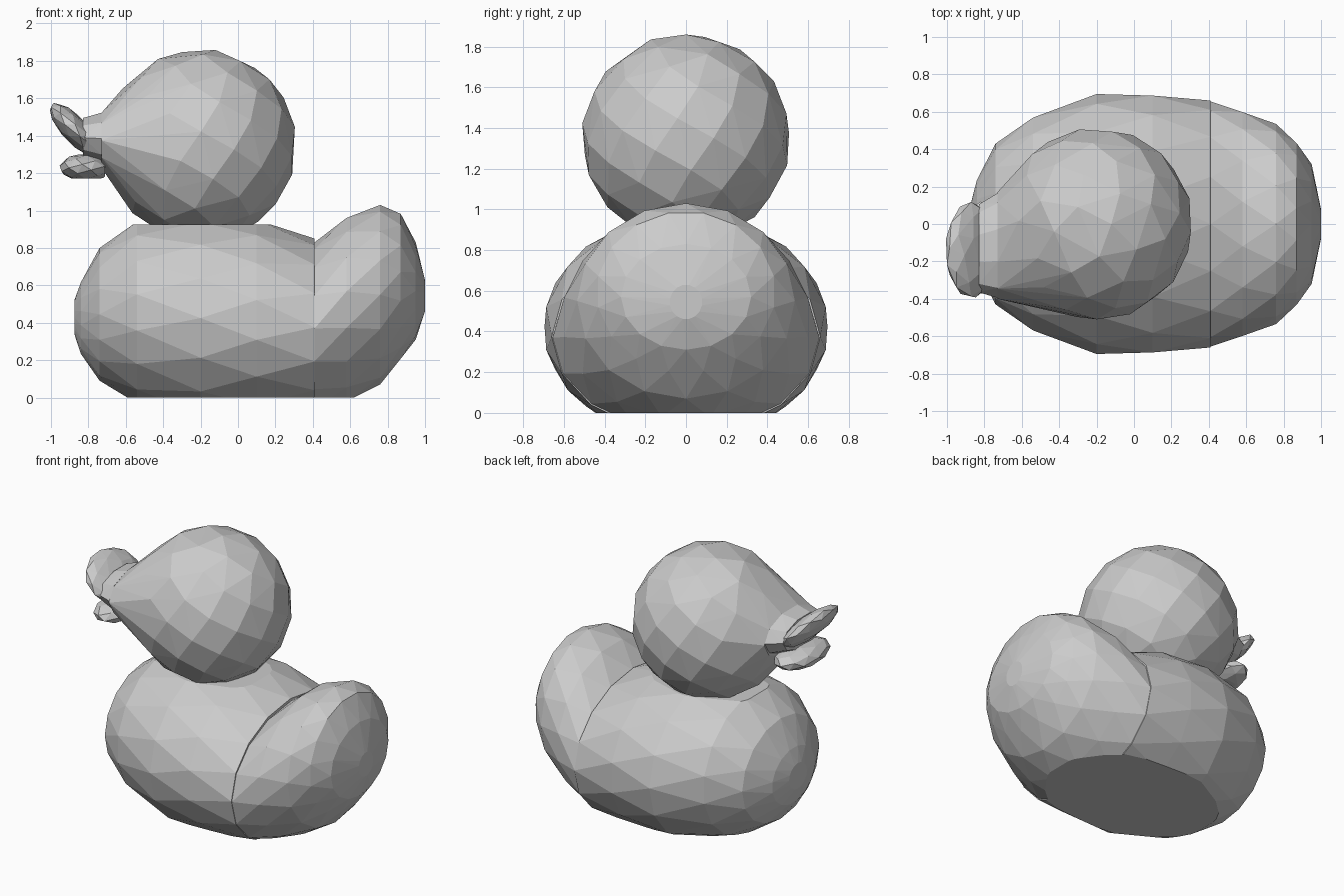
import bpy, bmesh, math
from mathutils import Vector, Matrix

if "Cube" in bpy.data.objects:
    bpy.data.objects.remove(bpy.data.objects["Cube"])


def hull(name, points, cuts=()):
    """Faceted convex part; each cut is (axis, value, side kept)."""
    pts = [Vector(p) for p in points]
    for cut in list(cuts) + [None]:
        bm = bmesh.new()
        for p in pts:
            bm.verts.new(p)
        res = bmesh.ops.convex_hull(bm, input=bm.verts[:])
        junk = {g for g in res["geom_interior"] + res["geom_unused"]
                if isinstance(g, bmesh.types.BMVert)}
        bmesh.ops.delete(bm, geom=[v for v in junk if v.is_valid], context='VERTS')
        if cut:
            axis, value, side = cut
            co, no = Vector((0, 0, 0)), Vector((0, 0, 0))
            co[axis], no[axis] = value, -side
            bmesh.ops.bisect_plane(bm, geom=bm.verts[:] + bm.edges[:] + bm.faces[:],
                                   plane_co=co, plane_no=no, clear_outer=True)
            pts = [v.co.copy() for v in bm.verts]
            bm.free()
    bmesh.ops.dissolve_limit(bm, angle_limit=math.radians(1), verts=bm.verts[:], edges=bm.edges[:])
    bmesh.ops.recalc_face_normals(bm, faces=bm.faces[:])
    me = bpy.data.meshes.new(name)
    bm.to_mesh(me)
    bm.free()
    ob = bpy.data.objects.new(name, me)
    bpy.context.collection.objects.link(ob)
    return ob


def rings(sections, n=16):
    """Staggered oval rings along x from (x, z low, z high, half width)."""
    pts = []
    for i, (x, lo, hi, w) in enumerate(sections):
        for k in range(n):
            a = math.tau * (k + 0.5 * (i % 2)) / n
            pts.append((x, w * math.cos(a), (lo + hi) / 2 + (hi - lo) / 2 * math.sin(a)))
    return pts


def ball(center, radii, n, tilt=0):
    """Evenly spread points on an ellipsoid, tilted about y."""
    rot = Matrix.Rotation(tilt, 3, 'Y')
    pts = []
    for i in range(n):
        z = 1 - 2 * (i + 0.5) / n
        r, a = math.sqrt(1 - z * z), i * 2.39996
        p = Vector((r * math.cos(a) * radii[0], r * math.sin(a) * radii[1], z * radii[2]))
        pts.append(Vector(center) + rot @ p)
    return pts


def oval(x, yc, zc, ry, rz, n=10):
    return [(x, yc + ry * math.cos(math.tau * k / n), zc + rz * math.sin(math.tau * k / n))
            for k in range(n)]


# body
hull("body", rings([(-0.875, 0.34, 0.52, 0.10), (-0.84, 0.23, 0.62, 0.24),
                    (-0.74, 0.09, 0.80, 0.43), (-0.54, -0.04, 0.95, 0.58),
                    (-0.2, -0.13, 0.98, 0.695), (0.1, -0.13, 0.96, 0.70),
                    (0.41, -0.10, 0.85, 0.66)]),
     [(2, 0.0, 1), (2, 0.925, -1)])

# rump and raised tail tip
rear = rings([(0.41, -0.09, 0.83, 0.655), (0.58, -0.03, 0.97, 0.61),
              (0.76, 0.07, 1.03, 0.535), (0.87, 0.2, 0.99, 0.44),
              (0.95, 0.31, 0.83, 0.32), (1.0, 0.46, 0.63, 0.08)])
hull("rump", rear, [(2, 0.0, 1), (2, 0.93, -1)])
hull("tail_tip", rear, [(2, 0.93, 1)])

# head, with a flat patch where the bill joins
hull("head", ball((-0.2, 0, 1.35), (0.515, 0.515, 0.515), 85)
     + oval(-0.73, -0.115, 1.375, 0.285, 0.155), [(2, 0.925, 1)])

# bill
hull("bill_base", oval(-0.73, -0.115, 1.385, 0.28, 0.145)
     + oval(-0.83, -0.13, 1.39, 0.235, 0.11))
hull("upper_bill", ball((-0.87, -0.14, 1.43), (0.19, 0.26, 0.07), 44, math.radians(47)))
hull("lower_bill", ball((-0.815, -0.13, 1.23), (0.14, 0.25, 0.075), 40),
     [(2, 1.17, 1), (0, -0.71, -1)])
